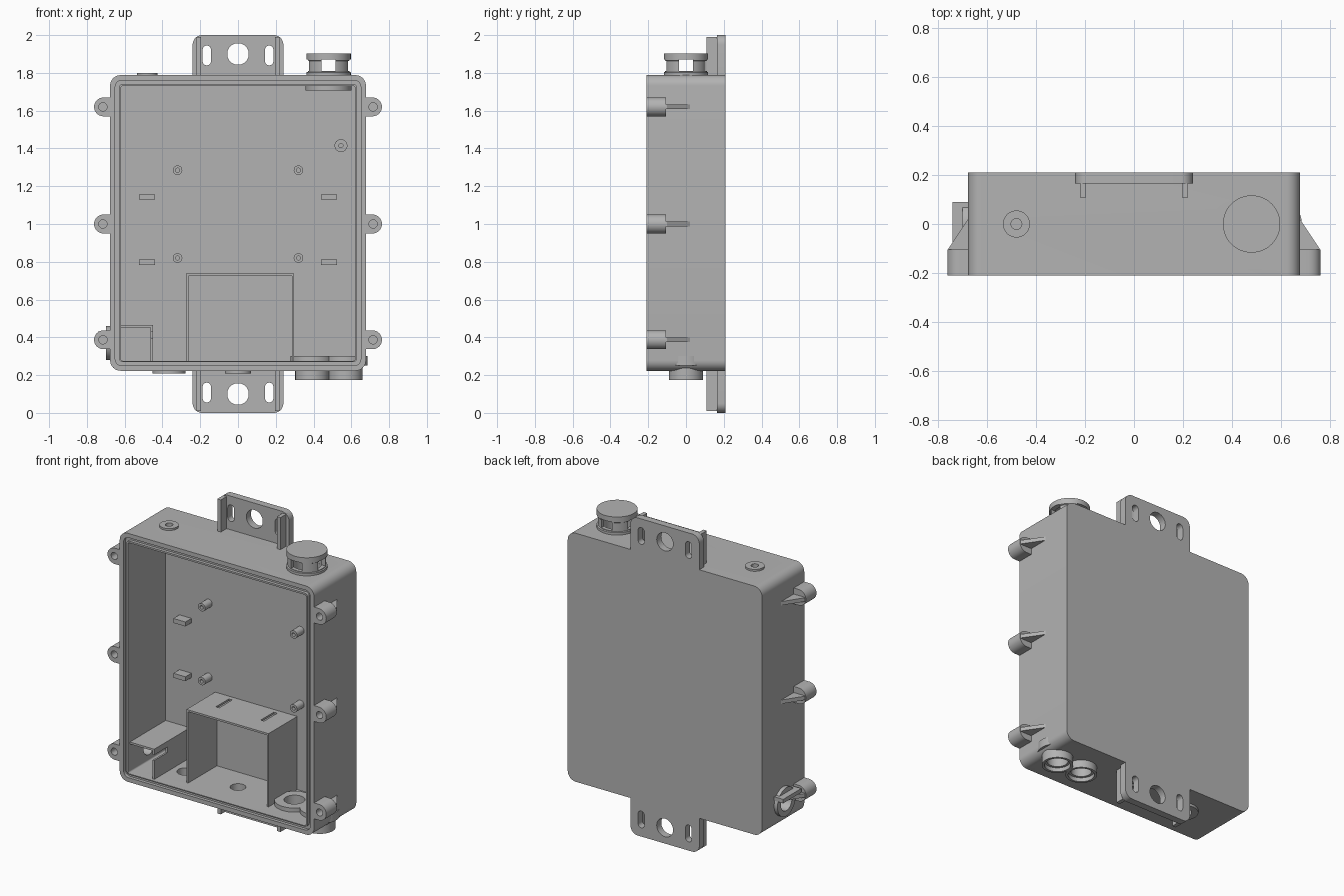
import bpy, bmesh, math
from mathutils import Vector

cube = bpy.data.objects.get("Cube")
if cube:
    bpy.data.objects.remove(cube)

grey = bpy.data.materials.new("plain grey")
grey.use_nodes = True
grey.diffuse_color = (0.45, 0.45, 0.45, 1)
grey.node_tree.nodes["Principled BSDF"].inputs["Base Color"].default_value = grey.diffuse_color
parts = []


def place(axis, u, v, h):
    """Point from two section coordinates and a distance along the axis."""
    return Vector({"x": (h, u, v), "y": (u, h, v), "z": (u, v, h)}[axis])


def finish(name, bm):
    bmesh.ops.remove_doubles(bm, verts=bm.verts, dist=1e-5)
    bmesh.ops.recalc_face_normals(bm, faces=bm.faces)
    mesh = bpy.data.meshes.new(name)
    bm.to_mesh(mesh)
    bm.free()
    mesh.materials.append(grey)
    ob = bpy.data.objects.new(name, mesh)
    bpy.context.collection.objects.link(ob)
    parts.append(ob)
    return ob


def prism(name, pts, axis, lo, hi):
    bm = bmesh.new()
    a, b = [[bm.verts.new(place(axis, u, v, h)) for u, v in pts] for h in (lo, hi)]
    bm.faces.new(a)
    bm.faces.new(b)
    for i in range(len(pts)):
        j = (i + 1) % len(pts)
        bm.faces.new((a[i], a[j], b[j], b[i]))
    return finish(name, bm)


def lathe(name, profile, axis, u, v, n=40):
    """Revolve a closed (radius, height) loop about an axis."""
    bm = bmesh.new()
    rows = []
    for i in range(n):
        t = math.tau * i / n
        rows.append([bm.verts.new(place(axis, u + r * math.cos(t), v + r * math.sin(t), h))
                     for r, h in profile])
    for i in range(n):
        p, q = rows[i], rows[(i + 1) % n]
        for k in range(len(profile)):
            m = (k + 1) % len(profile)
            if profile[k][0] or profile[m][0]:
                bm.faces.new((p[k], p[m], q[m], q[k]))
    return finish(name, bm)


def ring(name, axis, u, v, lo, hi, outer, inner):
    return lathe(name, [(outer, lo), (outer, hi), (inner, hi), (inner, lo)], axis, u, v)


def disc(axis, u, v, lo, hi, r):
    return lathe("cutter", [(0, lo), (r, lo), (r, hi), (0, hi)], axis, u, v)


def rect(u0, u1, v0, v1, r_low=0.0, r_high=None):
    """Rectangle outline with separate lower and upper corner radii."""
    r_high = r_low if r_high is None else r_high
    pts = []
    for u, v, su, sv, r, start in ((u1, v0, -1, 1, r_low, 270), (u1, v1, -1, -1, r_high, 0),
                                   (u0, v1, 1, -1, r_high, 90), (u0, v0, 1, 1, r_low, 180)):
        for i in range(9 if r else 1):
            t = math.radians(start + i * 11.25)
            pts.append((u + su * r + r * math.cos(t), v + sv * r + r * math.sin(t)))
    return pts


def block(name, x, y, z):
    return prism(name, rect(*x, *z), "y", *y)


def cut(target, *cutters):
    for c in cutters:
        mod = target.modifiers.new("cut", "BOOLEAN")
        mod.operation, mod.solver, mod.object = "DIFFERENCE", "EXACT", c
        bpy.context.view_layer.update()
        dg = bpy.context.evaluated_depsgraph_get()
        mesh = bpy.data.meshes.new_from_object(target.evaluated_get(dg))
        target.modifiers.clear()
        target.data = mesh
        parts.remove(c)
        bpy.data.objects.remove(c)


FRONT, BACK, INNER = -0.21, 0.21, 0.165
LOW, HIGH, W = 0.223, 1.788, 0.677
FLOOR, CEIL, IN_W = 0.276, 1.73, 0.62

# Open housing with cavity, seal groove and cable holes
shell = prism("housing", rect(-W, W, LOW, HIGH, 0.055), "y", FRONT, BACK)
groove = prism("groove", rect(-0.65, 0.65, LOW + 0.027, HIGH - 0.027, 0.035), "y", FRONT - 0.1, FRONT + 0.02)
cut(groove, prism("core", rect(-0.63, 0.63, LOW + 0.047, HIGH - 0.047, 0.02), "y", -0.4, 0))
cut(shell, prism("cavity", rect(-IN_W, IN_W, FLOOR, CEIL, 0.01), "y", FRONT - 0.1, INNER), groove)
for x, r in ((0.393, 0.06), (0.57, 0.06), (0, 0.045), (-0.365, 0.05)):
    cut(shell, disc("z", x, 0, 0.1, 0.35, r))
cut(shell, disc("z", 0.48, 0, 1.65, 1.85, 0.085), disc("z", -0.48, 0, 1.65, 1.85, 0.022),
    disc("x", 0, 0.37, -0.8, -0.55, 0.055))

# Mounting tabs with ribs, one at each end
for end, flip in (("top", False), ("bottom", True)):
    def turn(pts):
        return [(u, 2 - v if flip else v) for u, v in pts]
    tab = prism(end + "_mounting_tab", turn(rect(-0.24, 0.24, 1.76, 2, 0, 0.05)), "y", INNER, BACK)
    cut(tab, disc("y", 0, 0.1 if flip else 1.9, 0, 0.4, 0.057))
    for s in (-1, 1):
        cut(tab, prism("slot", turn(rect(s * 0.165 - 0.022, s * 0.165 + 0.022, 1.84, 1.945, 0.0218)), "y", 0, 0.4))
        a, b = sorted((s * 0.195, s * 0.22))
        prism(end + "_tab_rib", turn(rect(a, b, 1.77, 1.99)), "y", 0.108, INNER + 0.01)

# Screw lugs and their gussets on both sides
for s in (-1, 1):
    for z in (0.387, 1.0, 1.62):
        arc = [(0.712 + 0.05 * math.sin(t), z - 0.05 * math.cos(t))
               for t in (math.pi * i / 16 for i in range(17))]
        outline = [(s * u, v) for u, v in [(0.66, z - 0.05)] + arc + [(0.66, z + 0.05)]]
        lug = prism("screw_lug", outline, "y", FRONT, -0.105)
        cut(lug, disc("y", s * 0.715, z, -0.3, -0.13, 0.022))
        prism("lug_gusset", [(s * 0.66, -0.11), (s * 0.757, -0.11), (s * 0.757, -0.1),
                             (s * W, 0.02), (s * 0.66, 0.02)], "z", z - 0.012, z + 0.012)

# Vent cap with four windows
cap = lathe("vent_cap", [(0.085, 1.75), (0.117, 1.75), (0.117, 1.803), (0.11, 1.806), (0.11, 1.862),
                         (0.117, 1.866), (0.117, 1.902), (0, 1.902), (0, 1.875), (0.085, 1.875)], "z", 0.48, 0, 48)
cut(cap, block("window", (0.443, 0.517), (-0.3, 0.3), (1.81, 1.87)),
    block("window", (0.3, 0.7), (-0.037, 0.037), (1.81, 1.87)))
ring("vent_nut", "z", 0.48, 0, 1.707, 1.74, 0.122, 0.085)

# Small plug on top and cable entries underneath
ring("top_plug", "z", -0.48, 0, 1.77, 1.80, 0.055, 0.022)
for x in (0.393, 0.57):
    lathe("cable_gland", [(0.09, 0.175), (0.09, 0.24), (0.06, 0.24), (0.06, 0.2), (0.075, 0.2), (0.075, 0.175)],
          "z", x, 0)
    ring("gland_nut", "z", x, 0, 0.25, 0.302, 0.115, 0.06)
ring("bottom_ring", "z", -0.365, 0, 0.208, 0.24, 0.088, 0.05)
ring("bottom_small_ring", "z", 0, 0, 0.208, 0.24, 0.07, 0.045)

# Side cable entry with a small hood
ring("side_ring", "x", 0, 0.37, -0.70, -0.65, 0.09, 0.055)
block("side_hood", (-0.74, -0.66), (-0.09, 0.09), (0.405, 0.43))

# Posts and board rests on the back wall
for s in (-1, 1):
    for z in (0.82, 1.285):
        ring("board_post", "y", s * 0.32, z, 0.095, INNER + 0.005, 0.025, 0.011)
    for z in (0.798, 1.143):
        block("board_rest", (s * 0.482 - 0.042, s * 0.482 + 0.042), (0.105, INNER + 0.005), (z - 0.014, z + 0.014))
ring("single_post", "y", 0.545, 1.415, 0.095, INNER + 0.005, 0.034, 0.011)

# Central compartment with slotted roof
bay = block("central_compartment", (-0.275, 0.297), (-0.12, INNER + 0.005), (FLOOR - 0.01, 0.737))
cut(bay, block("hollow", (-0.263, 0.285), (-0.3, 0.3), (0.1, 0.725)))
for x in (-0.146, 0.167):
    cut(bay, block("slot", (x - 0.012, x + 0.012), (0.005, 0.135), (0.7, 0.8)))

# Corner compartment with a notched side wall
block("corner_roof", (-0.63, -0.45), (-0.19, INNER + 0.005), (0.453, 0.466))
side = block("corner_wall", (-0.462, -0.45), (-0.19, INNER + 0.005), (FLOOR - 0.01, 0.46))
cut(side, block("notch", (-0.5, -0.4), (-0.3, -0.06), (0.395, 0.43)))

# Smooth the round surfaces, keep edges crisp
bpy.ops.object.select_all(action="DESELECT")
for ob in parts:
    ob.select_set(True)
bpy.context.view_layer.objects.active = shell
bpy.ops.object.shade_smooth_by_angle(angle=math.radians(30))
